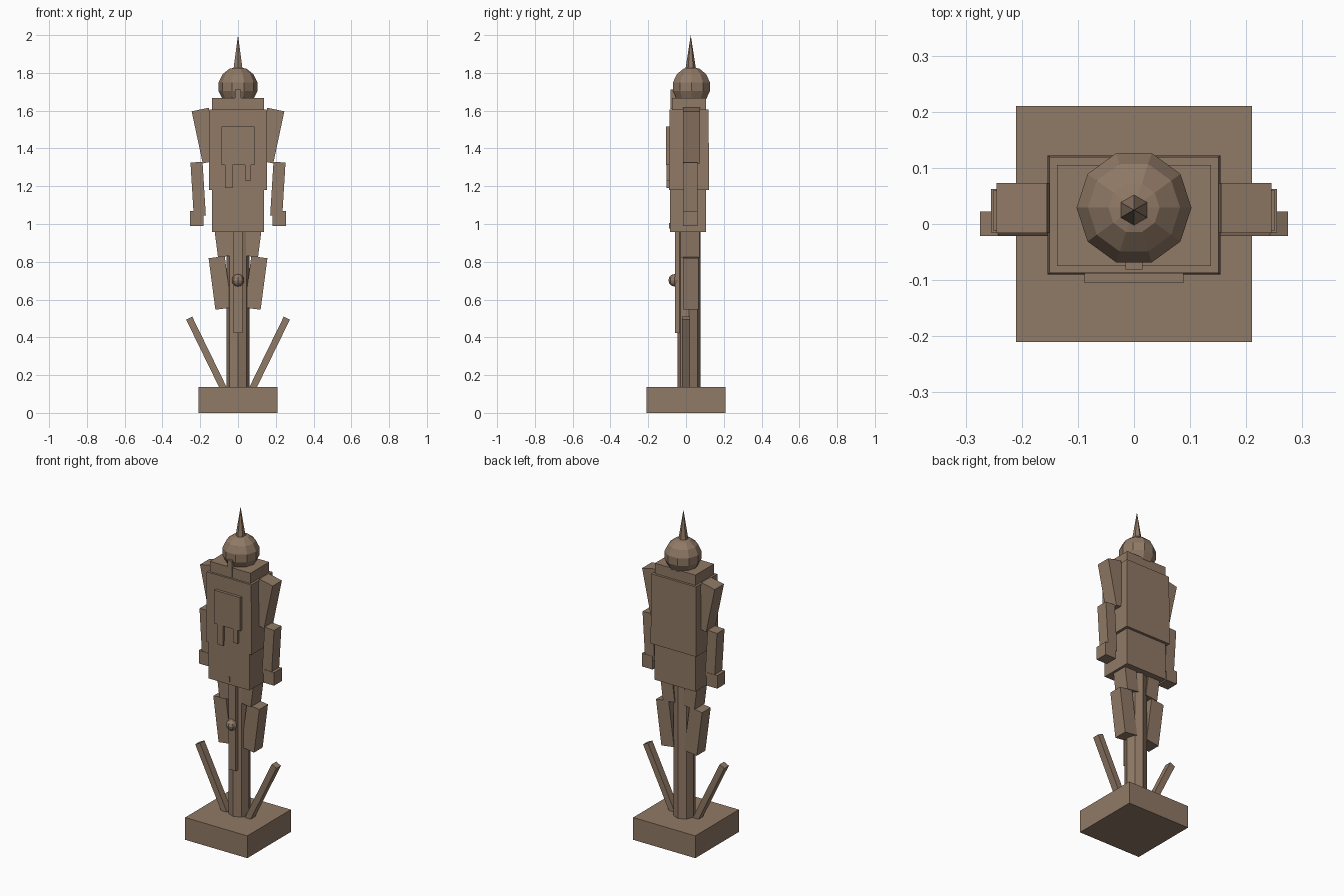
import bpy
from math import radians, pi

cube = bpy.data.objects.get("Cube")
if cube:
    bpy.data.objects.remove(cube, do_unlink=True)

wood = bpy.data.materials.new("brown wood")
wood.use_nodes = True
colour = (0.28, 0.192, 0.132, 1)
wood.diffuse_color = colour
wood.node_tree.nodes["Principled BSDF"].inputs["Base Color"].default_value = colour


def finish(name):
    ob = bpy.context.object
    ob.name = name
    ob.data.materials.append(wood)
    return ob


def block(name, x, y, z, top_scale=1.0):
    """Box between (low, high) limits, optionally narrowed at the top."""
    bpy.ops.mesh.primitive_cube_add(size=1, location=[sum(r) / 2 for r in (x, y, z)])
    ob = finish(name)
    for v in ob.data.vertices:
        k = top_scale if v.co.z > 0 else 1
        v.co = (v.co.x * k * (x[1] - x[0]), v.co.y * k * (y[1] - y[0]), v.co.z * (z[1] - z[0]))
    return ob


def limb_pair(name, x, z, width, length, y, lean):
    """Mirrored boxes whose tops lean outward."""
    for side, s in (("left", 1), ("right", -1)):
        ob = block(f"{side}_{name}", (-width / 2, width / 2), y, (-length / 2, length / 2))
        ob.location.x, ob.location.z = s * x, z
        ob.rotation_euler.y = s * radians(lean)


def ball(name, radius, loc, segments, rings):
    bpy.ops.mesh.primitive_uv_sphere_add(segments=segments, ring_count=rings, radius=radius,
                                         location=loc, rotation=(0, 0, pi / 2))
    return finish(name)


# Base and octagonal post
block("base", (-.21, .21), (-.21, .21), (0, .136))
bpy.ops.mesh.primitive_cylinder_add(vertices=8, radius=.062, depth=.9, location=(0, .016, .56),
                                    rotation=(0, 0, pi / 2))
finish("post")

# Strip and knob on the front of the post
block("front_strip", (-.025, .025), (-.058, -.025), (.423, .97))
ball("knob", .033, (0, -.06, .702), 8, 6)
block("belt_stud", (-.007, .007), (-.09, -.07), (.975, 1.005))

# Torso
block("pelvis", (-.138, .138), (-.086, .106), (.957, 1.2))
block("chest", (-.154, .154), (-.09, .122), (1.18, 1.605), .975)
block("collar", (-.137, .137), (-.075, .105), (1.59, 1.668))

# Chest panel with two hanging tabs
block("chest_panel", (-.088, .088), (-.105, -.07), (1.313, 1.517))
block("right_tab", (-.068, -.03), (-.103, -.07), (1.19, 1.32))
block("left_tab", (.038, .07), (-.103, -.07), (1.23, 1.32))

# Head, nose and spike
ball("head", .105, (0, .029, 1.727), 10, 7)
block("nose", (-.015, .015), (-.081, -.04), (1.61, 1.712))
bpy.ops.mesh.primitive_cone_add(vertices=6, radius1=.031, depth=.2, location=(0, .025, 1.9))
finish("spike")

# Arms
limb_pair("upper_arm", .171, 1.468, .092, .282, (-.016, .073), 12)
limb_pair("forearm", .211, 1.185, .064, .285, (-.012, .06), 3.5)
limb_pair("hand", .218, 1.03, .073, .08, (-.015, .062), 0)

# Legs
limb_pair("thigh", .082, .951, .08, .246, (-.028, .071), 7.4)
limb_pair("shin", .095, .688, .086, .275, (-.016, .067), 7.5)

# Slanted sticks rising from the base
limb_pair("stick", .164, .308, .036, .43, (-.021, .022), 26)
